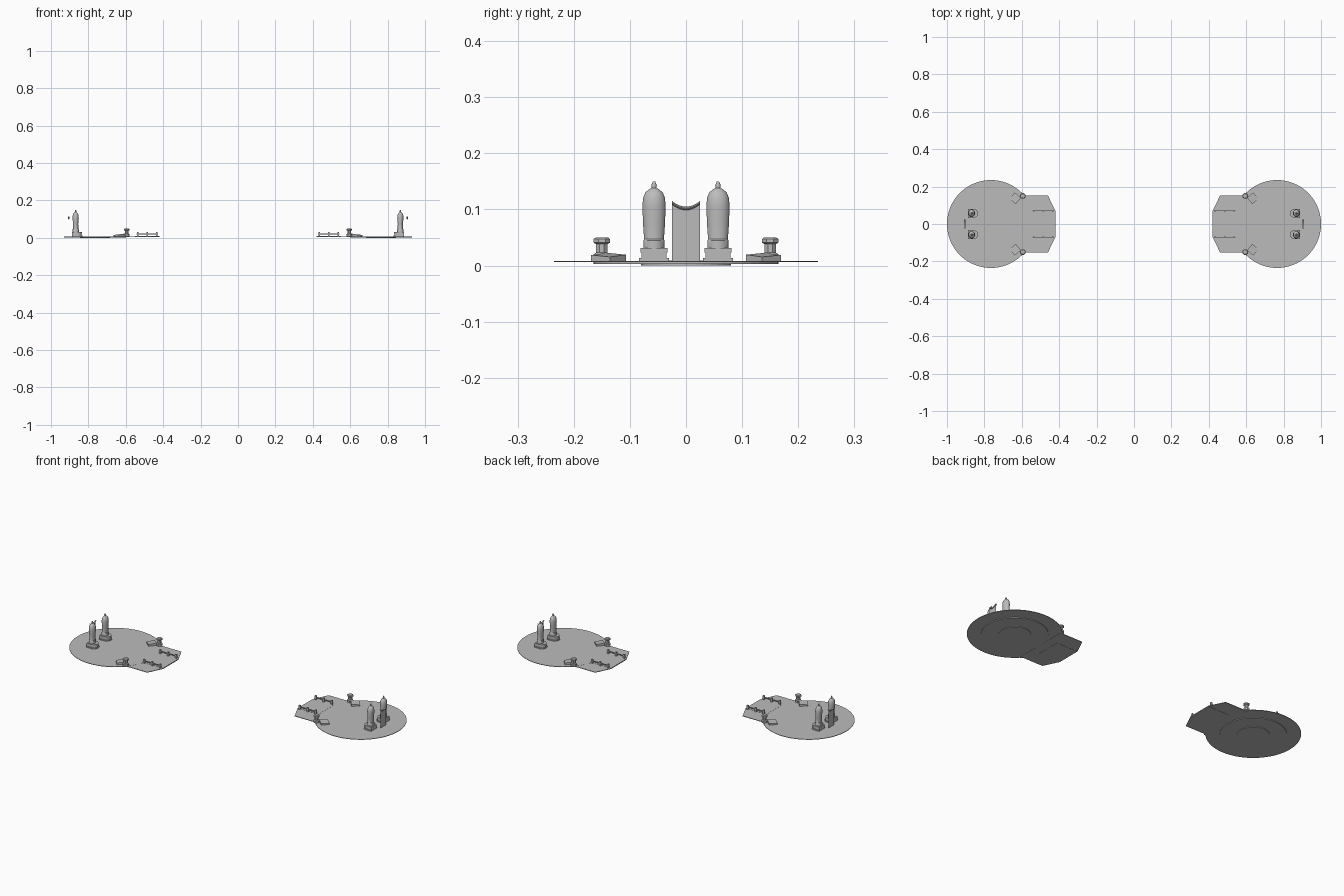
import bpy, bmesh, math
from mathutils import Matrix, Vector

if "Cube" in bpy.data.objects:
    bpy.data.objects.remove(bpy.data.objects["Cube"])

stone = bpy.data.materials.new("grey_stone")
stone.use_nodes = True
GREY = (0.5, 0.5, 0.5, 1)
stone.diffuse_color = GREY
stone.node_tree.nodes["Principled BSDF"].inputs["Base Color"].default_value = GREY

CX = 0.765  # centre of each round plaza


def finish(name, bm, both_y=False, smooth=False):
    """Make the object and mirror it to the other plaza (and across y)."""
    bmesh.ops.recalc_face_normals(bm, faces=bm.faces)
    mesh = bpy.data.meshes.new(name)
    bm.to_mesh(mesh)
    bm.free()
    mesh.materials.append(stone)
    ob = bpy.data.objects.new(name, mesh)
    bpy.context.collection.objects.link(ob)
    mod = ob.modifiers.new("mirror", "MIRROR")
    mod.use_axis = (True, both_y, False)
    mod.use_mirror_merge = False
    if smooth:
        bpy.ops.object.select_all(action="DESELECT")
        ob.select_set(True)
        bpy.context.view_layer.objects.active = ob
        bpy.ops.object.shade_smooth_by_angle(angle=math.radians(35))
    return ob


def add_prism(bm, outline, z0, z1):
    low = [bm.verts.new((x, y, z0)) for x, y in outline]
    high = [bm.verts.new((x, y, z1)) for x, y in outline]
    bm.faces.new(low[::-1])
    bm.faces.new(high)
    n = len(low)
    for i in range(n):
        j = (i + 1) % n
        bm.faces.new((low[i], low[j], high[j], high[i]))


def add_box(bm, x0, x1, y0, y1, z0, z1):
    add_prism(bm, [(x0, y0), (x1, y0), (x1, y1), (x0, y1)], z0, z1)


def circle(r, n, cx=CX, cy=0.0, turn=0.0):
    return [(cx + r * math.cos(turn + math.tau * i / n),
             cy + r * math.sin(turn + math.tau * i / n)) for i in range(n)]


def add_loft(bm, rings, cx, cy, n):
    """Stack elliptical rings given as (half x, half y, z)."""
    loops = []
    for rx, ry, z in rings:
        loops.append([bm.verts.new((cx + rx * math.cos(math.tau * (i + .5) / n),
                                    cy + ry * math.sin(math.tau * (i + .5) / n), z))
                      for i in range(n)])
    for a, b in zip(loops, loops[1:]):
        for i in range(n):
            j = (i + 1) % n
            bm.faces.new((a[i], a[j], b[j], b[i]))
    bm.faces.new(loops[0][::-1])
    bm.faces.new(loops[-1])


# Round plaza floor
bm = bmesh.new()
add_prism(bm, circle(0.235, 64), 0.006, 0.0085)
finish("plaza_floor", bm)

# Stepped foundation under the floor
bm = bmesh.new()
add_prism(bm, circle(0.165, 48), 0.0025, 0.006)
add_prism(bm, circle(0.08, 32), 0.0, 0.0025)
finish("foundation", bm)

# Angular landing towards the middle, with a bridge deck set in it
bm = bmesh.new()
add_prism(bm, [(0.60, 0.152), (0.46, 0.152), (0.42, 0.07),
               (0.42, -0.07), (0.46, -0.152), (0.60, -0.152)], 0.005, 0.008)
finish("landing", bm)
bm = bmesh.new()
add_box(bm, 0.42, 0.55, -0.068, 0.068, 0.004, 0.009)
finish("bridge_deck", bm)

# Railings along the bridge
bm = bmesh.new()
for x in (0.435, 0.485, 0.535):
    add_box(bm, x - 0.004, x + 0.004, 0.067, 0.075, 0.008, 0.031)
add_box(bm, 0.428, 0.542, 0.069, 0.073, 0.019, 0.024)
finish("railing", bm, both_y=True)

# Slanted blocks beside the entrance
bm = bmesh.new()
add_prism(bm, circle(0.031, 4, 0.635, 0.138, math.radians(-5)), 0.008, 0.019)
for v in bm.verts:
    if v.co.z > 0.015:
        v.co.z += (0.635 - v.co.x) * 0.12
finish("entrance_block", bm, both_y=True)

# Short octagonal pillars at the entrance
bm = bmesh.new()
add_loft(bm, [(0.016, 0.016, 0.008), (0.016, 0.016, 0.02), (0.011, 0.011, 0.023),
              (0.011, 0.011, 0.038), (0.016, 0.016, 0.041), (0.016, 0.016, 0.047),
              (0.012, 0.012, 0.050)], 0.595, 0.150, 8)
finish("entrance_pillar", bm, both_y=True)

# Statue pedestal: a base rounded towards the plaza centre
bm = bmesh.new()
for r, z0, z1 in ((0.027, 0.008, 0.013), (0.022, 0.013, 0.023), (0.024, 0.023, 0.031)):
    arc = [(0.858 - r * math.sin(math.pi * i / 12), 0.057 + r * math.cos(math.pi * i / 12))
           for i in range(13)]
    add_prism(bm, arc + [(0.888, 0.057 - r), (0.888, 0.057 + r)], z0, z1)
finish("statue_pedestal", bm, both_y=True)

# Statue body: tall domed form tapering to a tip
bm = bmesh.new()
add_loft(bm, [(0.018, 0.019, 0.031), (0.018, 0.019, 0.045), (0.015, 0.018, 0.047),
              (0.014, 0.020, 0.075), (0.017, 0.021, 0.105), (0.016, 0.020, 0.120),
              (0.012, 0.016, 0.130), (0.007, 0.009, 0.136), (0.004, 0.004, 0.138),
              (0.005, 0.005, 0.143), (0.002, 0.002, 0.150)], 0.868, 0.057, 16)
finish("statue_body", bm, both_y=True, smooth=True)

# Hanging banner between the statues, with a sagging rolled top
STEPS = 10
ys = [0.025 * (2 * i / STEPS - 1) for i in range(STEPS + 1)]


def sag(y):
    return 0.104 + 0.010 * (y / 0.025) ** 2


bm = bmesh.new()
for a, b in zip(ys, ys[1:]):
    bm.faces.new([bm.verts.new((0.905, y, z)) for y, z in
                  ((a, 0.008), (b, 0.008), (b, sag(b)), (a, sag(a)))])
bmesh.ops.remove_doubles(bm, verts=bm.verts, dist=0.0001)
finish("banner_cloth", bm)

bm = bmesh.new()
loops = [[bm.verts.new((0.905 + 0.005 * math.cos(math.tau * k / 8), y,
                        sag(y) - 0.002 + 0.003 * math.sin(math.tau * k / 8)))
          for k in range(8)] for y in ys]
for a, b in zip(loops, loops[1:]):
    for k in range(8):
        m = (k + 1) % 8
        bm.faces.new((a[k], a[m], b[m], b[k]))
bm.faces.new(loops[0])
bm.faces.new(loops[-1])
finish("banner_roll", bm, smooth=True)
